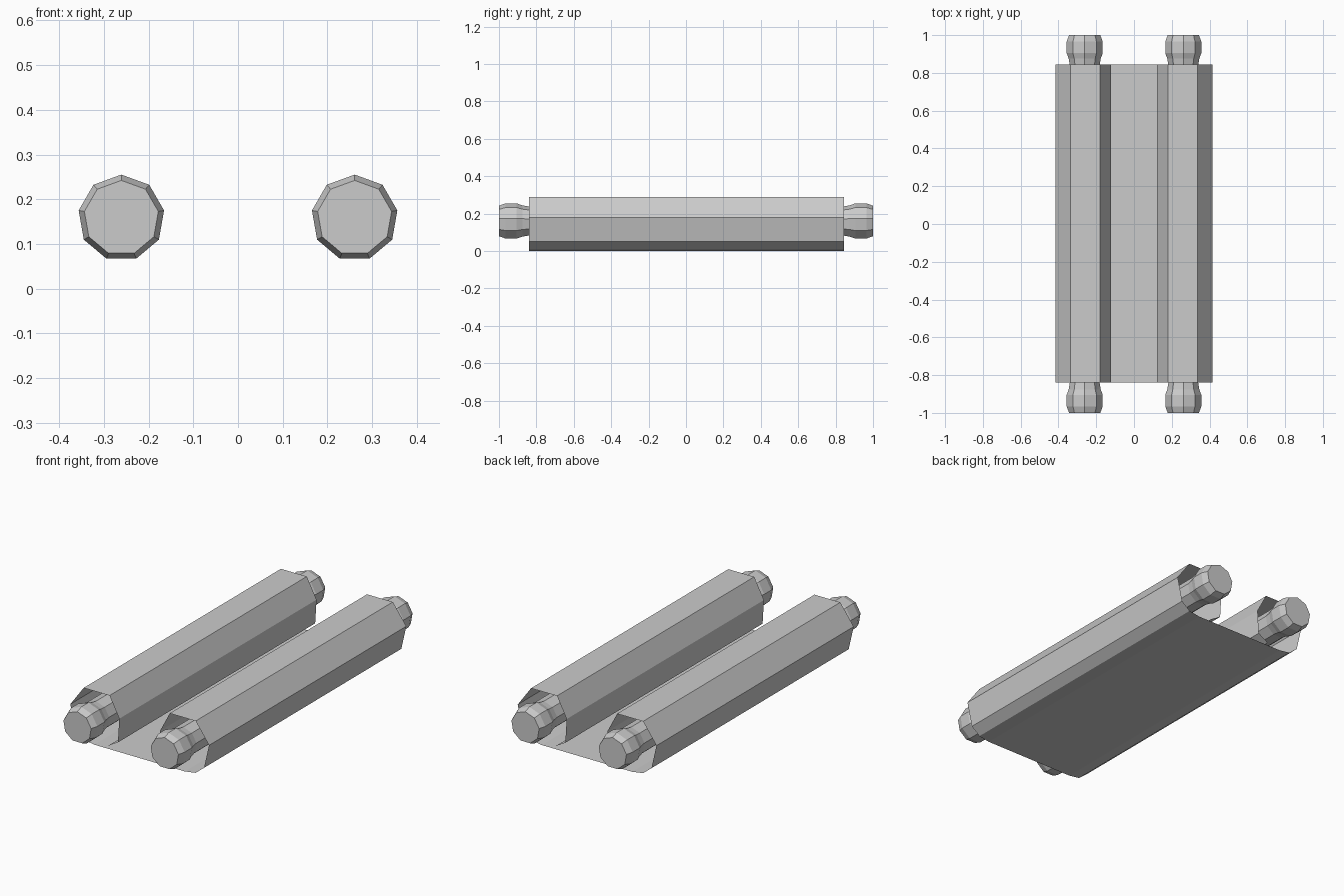
import bpy, bmesh, math

if "Cube" in bpy.data.objects:
    bpy.data.objects.remove(bpy.data.objects["Cube"])

grey = bpy.data.materials.new("light grey")
grey.diffuse_color = (0.6, 0.6, 0.6, 1)
grey.use_nodes = True
grey.node_tree.nodes["Principled BSDF"].inputs["Base Color"].default_value = grey.diffuse_color


def make_object(name, bm):
    mesh = bpy.data.meshes.new(name)
    bm.to_mesh(mesh)
    bm.free()
    mesh.materials.append(grey)
    obj = bpy.data.objects.new(name, mesh)
    bpy.context.collection.objects.link(obj)
    return obj


def bridge(bm, a, b, closed):
    n = len(a)
    for i in range(n if closed else n - 1):
        j = (i + 1) % n
        bm.faces.new((a[i], a[j], b[j], b[i]))


# Sheet: one thin surface, flat in the middle and curled up into a roll on each side
curl = [(0.27, 0.0), (0.335, 0.01), (0.385, 0.05), (0.415, 0.18), (0.335, 0.29),
        (0.18, 0.29), (0.122, 0.18), (0.13, 0.05), (0.19, 0.015)]
profile = [(-x, z) for x, z in reversed(curl)] + curl
bm = bmesh.new()
front = [bm.verts.new((x, -0.84, z)) for x, z in profile]
back = [bm.verts.new((x, 0.845, z)) for x, z in profile]
bridge(bm, back, front, False)
make_object("rolled_sheet", bm)

# Rods: nine-sided, running through the rolls with a bulging knob at both ends
SIDES = 9
knob = [(-1.0, 0.084), (-0.965, 0.097), (-0.905, 0.097), (-0.875, 0.086), (-0.84, 0.08)]
stations = knob + [(-y, r) for y, r in reversed(knob)]
for side, label in ((-1, "left"), (1, "right")):
    bm = bmesh.new()
    rings = []
    for y, r in stations:
        rings.append([bm.verts.new((side * 0.261 + r * math.sin(2 * math.pi * k / SIDES), y,
                                    0.158 + r * math.cos(2 * math.pi * k / SIDES)))
                      for k in range(SIDES)])
    for a, b in zip(rings, rings[1:]):
        bridge(bm, a, b, True)
    bm.faces.new(rings[0])
    bm.faces.new(rings[-1])
    bmesh.ops.recalc_face_normals(bm, faces=bm.faces[:])
    make_object(label + "_rod", bm)
